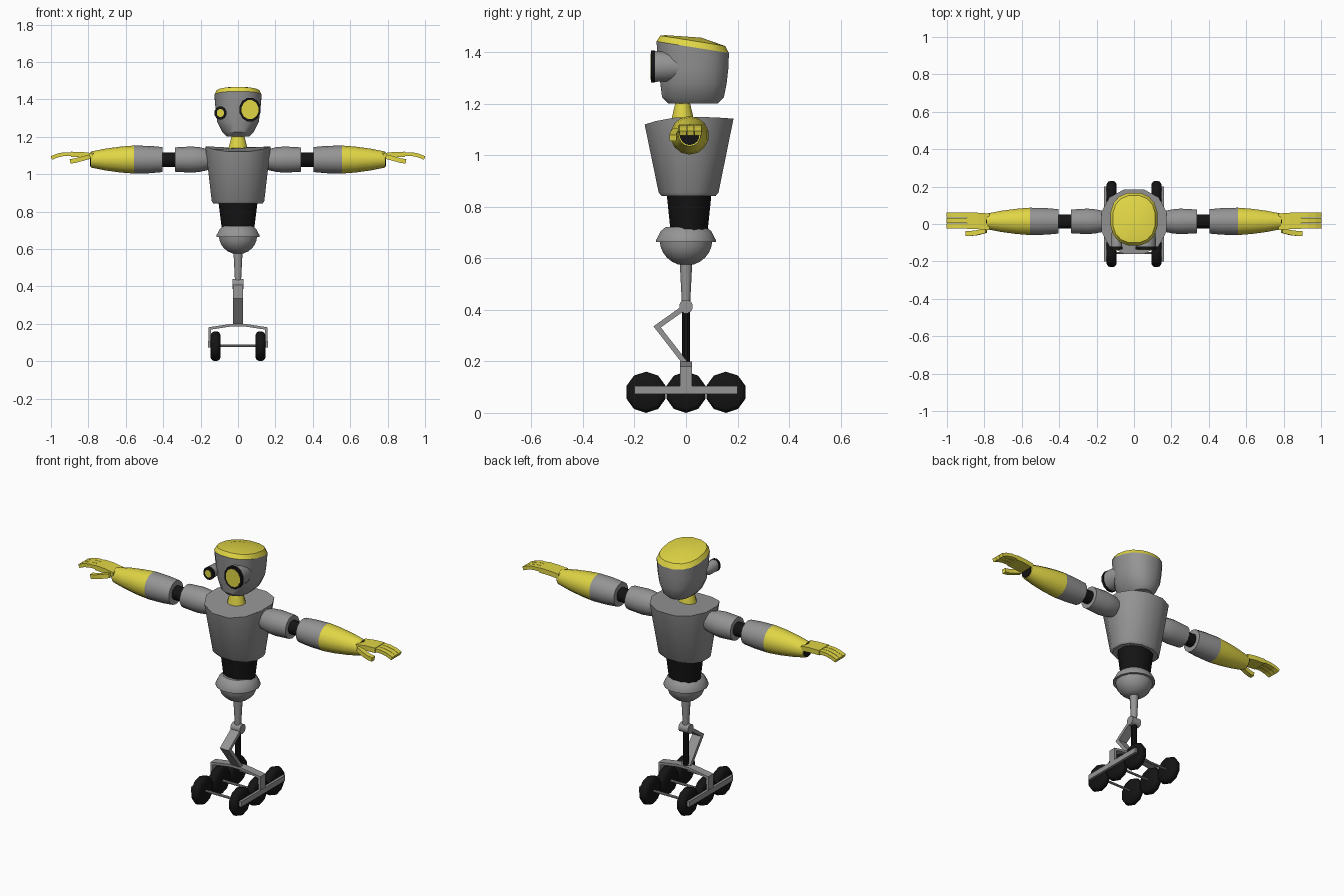
import bpy, bmesh, math
from mathutils import Vector

if "Cube" in bpy.data.objects:
    bpy.data.objects.remove(bpy.data.objects["Cube"])


def material(name, rgb):
    m = bpy.data.materials.new(name)
    m.diffuse_color = (*rgb, 1)
    m.use_nodes = True
    m.node_tree.nodes["Principled BSDF"].inputs["Base Color"].default_value = m.diffuse_color
    return m


GREY = material("grey metal", (0.30, 0.30, 0.30))
YELLOW = material("yellow paint", (0.75, 0.67, 0.06))
BLACK = material("black rubber", (0.007, 0.007, 0.007))


def finish(name, bm, mat, smooth=True):
    bmesh.ops.recalc_face_normals(bm, faces=bm.faces)
    me = bpy.data.meshes.new(name)
    bm.to_mesh(me)
    bm.free()
    me.materials.append(mat)
    ob = bpy.data.objects.new(name, me)
    bpy.context.collection.objects.link(ob)
    if smooth:
        bpy.ops.object.select_all(action='DESELECT')
        ob.select_set(True)
        bpy.context.view_layer.objects.active = ob
        bpy.ops.object.shade_smooth_by_angle(angle=math.radians(35))
    return ob


def loft(name, rings, mat, axis='Z', n=16, power=1.0, turn=0.5, tweak=None):
    """Rings are (position, centre u, centre v, radius u, radius v[, tilt along v])."""
    bm = bmesh.new()
    loops = []
    for i, r in enumerate(rings):
        p, cu, cv, ru, rv = r[:5]
        tilt = r[5] if len(r) > 5 else 0
        loop = []
        for k in range(n):
            a = 2 * math.pi * (k + turn) / n
            c, s = math.cos(a), math.sin(a)
            u = cu + ru * math.copysign(abs(c) ** power, c)
            v = cv + rv * math.copysign(abs(s) ** power, s)
            w = p + tilt * (v - cv)
            co = {'X': (w, u, v), 'Y': (u, w, v), 'Z': (u, v, w)}[axis]
            loop.append(bm.verts.new(tweak(i, Vector(co)) if tweak else co))
        loops.append(loop)
    for a, b in zip(loops, loops[1:]):
        for k in range(n):
            j = (k + 1) % n
            bm.faces.new((a[k], a[j], b[j], b[k]))
    bm.faces.new(loops[0])
    bm.faces.new(loops[-1])
    return finish(name, bm, mat)


def strip(name, pts, thick, width, side, mat):
    """Rectangular section swept along a mitred polyline; side is the width direction."""
    bm = bmesh.new()
    pts = [Vector(p) for p in pts]
    side = Vector(side)
    loops = []
    for i, p in enumerate(pts):
        d0 = (p - pts[i - 1]).normalized() if i else (pts[1] - p).normalized()
        d1 = (pts[i + 1] - p).normalized() if i < len(pts) - 1 else d0
        t = (d0 + d1).normalized()
        nrm = t.cross(side).normalized() * (thick / 2 / max(t.dot(d0), 0.3))
        w = side * width / 2
        loops.append([bm.verts.new(p + q) for q in (nrm + w, nrm - w, -nrm - w, -nrm + w)])
    for a, b in zip(loops, loops[1:]):
        for k in range(4):
            j = (k + 1) % 4
            bm.faces.new((a[k], a[j], b[j], b[k]))
    bm.faces.new(loops[0])
    bm.faces.new(loops[-1])
    return finish(name, bm, mat, False)


# Head with slanted yellow cap
loft("head", [(1.202, 0, .027, .062, .098), (1.225, 0, .027, .085, .122),
              (1.28, 0, .029, .113, .131), (1.34, 0, .029, .121, .138),
              (1.42, 0, .026, .128, .143, -.16)], GREY, power=.85)
loft("head_cap", [(1.42, 0, .026, .128, .143, -.16), (1.445, 0, .026, .115, .128, -.16),
                  (1.462, 0, -.01, .06, .07, -.07)], YELLOW, power=.85)

# Two mismatched eyes on tapered housings
for name, x, z, rx, rz, back in (("large_eye", .064, 1.345, .058, .065, .03),
                                 ("small_eye", -.094, 1.327, .033, .036, -.03)):
    loft(name + "_housing", [(-.121, x, z, rx * .95, rz * .95), (-.06, x, z, rx * .93, rz * .9),
                             (back, x, z, rx * .6, rz * .55)], GREY, 'Y', 12)
    loft(name + "_rim", [(-.136, x, z, rx, rz), (-.12, x, z, rx, rz)], BLACK, 'Y', 12)
    k = .8 if rx > .05 else .6
    loft(name + "_lens", [(-.138, x, z, rx * k, rz * k), (-.134, x, z, rx * k, rz * k)],
         YELLOW, 'Y', 12)

# Neck
loft("neck", [(1.10, 0, -.013, .055, .05), (1.14, 0, -.013, .052, .045),
              (1.21, 0, -.013, .034, .028)], YELLOW, n=12)


# Torso: top rim dips at the front
def dip(i, co):
    if i == 2:
        co.z -= (.03 if co.y < .01 else .007) * ((co.y - .01) / .17) ** 2
    return co


loft("torso", [(.842, 0, .01, .135, .108), (.856, 0, .01, .145, .12),
               (1.15, 0, .012, .18, .178)], GREY, n=12, power=.9, tweak=dip)
loft("waist", [(.71, 0, .012, .090, .075), (.85, 0, .012, .108, .09)], BLACK, n=12)

# Pelvis: collar over a rounded bowl
loft("pelvis_collar", [(.663, 0, 0, .118, .118), (.672, 0, 0, .118, .118), (.706, 0, 0, .1, .1),
                       (.722, 0, 0, .08, .08)], GREY)
loft("pelvis_bowl", [(.67 - .098 * math.sin(t), 0, 0, .104 * math.cos(t), .104 * math.cos(t))
                     for t in (0, .25, .5, .75, 1.0, 1.25)], GREY)

# Single leg: thigh, knee, piston and bent link
loft("thigh", [(.43, 0, 0, .017, .017), (.58, 0, 0, .025, .025)], GREY, n=12)
loft("knee", [(-.03, 0, .413, .027, .027), (.03, 0, .413, .027, .027)], GREY, 'X', 12)
loft("piston", [(.19, 0, 0, .016, .016), (.41, 0, 0, .016, .016)], BLACK, n=10)
strip("bent_link", [(0, -.005, .41), (0, -.112, .334), (0, -.005, .196)],
      .02, .056, (1, 0, 0), GREY)

# Chassis bridge, side rails, axles and six wheels
strip("chassis_bridge", [(-.152, 0, .08), (-.152, 0, .175), (-.035, 0, .193), (.035, 0, .193),
                         (.152, 0, .175), (.152, 0, .08)], .014, .047, (0, 1, 0), GREY)
for s in (-1, 1):
    strip("side_rail", [(s * .154, -.2, .089), (s * .154, .2, .089)], .031, .014, (1, 0, 0), GREY)
for y in (-.155, 0, .155):
    loft("axle", [(-.15, y, .082, .007, .007), (.15, y, .082, .007, .007)], GREY, 'X', 8)
    for s in (-1, 1):
        loft("wheel", [(s * .12 + dx, y, .08, r, r) for dx, r in
                       ((-.026, .062), (-.019, .074), (-.007, .08),
                        (.007, .08), (.019, .074), (.026, .062))], BLACK, 'X', 10, turn=.5)

# Arms and hands, mirrored
ARM_PARTS = (
    ("upper_arm", GREY, ((.13, .045), (.165, .057), (.205, .066), (.25, .07), (.337, .065))),
    ("elbow", BLACK, ((.32, .039), (.42, .039))),
    ("forearm_sleeve", GREY, ((.405, .067), (.47, .073), (.556, .075))),
    ("forearm", YELLOW, ((.556, .075), (.63, .069), (.71, .058), (.785, .043))),
    ("wrist", BLACK, ((.77, .038), (.79, .038))),
)
for s in (-1, 1):
    for name, mat, prof in ARM_PARTS:
        loft(name, [(s * x, .014, 1.078, r, r) for x, r in prof], mat, 'X', 14)
    # Palm
    strip("palm", [(s * .775, .012, 1.098), (s * .83, .016, 1.104), (s * .893, .018, 1.106)],
          .028, .088, (0, 1, 0), YELLOW)
    # Three curved fingers
    for y, tip in ((-.011, 0), (.018, 0), (.047, 0)):
        strip("finger", [(s * .885, y, 1.107), (s * .93, y, 1.107), (s * .968, y, 1.099),
                         (s * (.998 - tip), y, 1.086)], .02, .027, (0, 1, 0), YELLOW)
    # Thumb
    strip("thumb", [(s * .79, -.034, 1.094), (s * .835, -.046, 1.082), (s * .868, -.05, 1.073),
                    (s * .898, -.05, 1.068)], .024, .027, (0, 1, 0), YELLOW)
